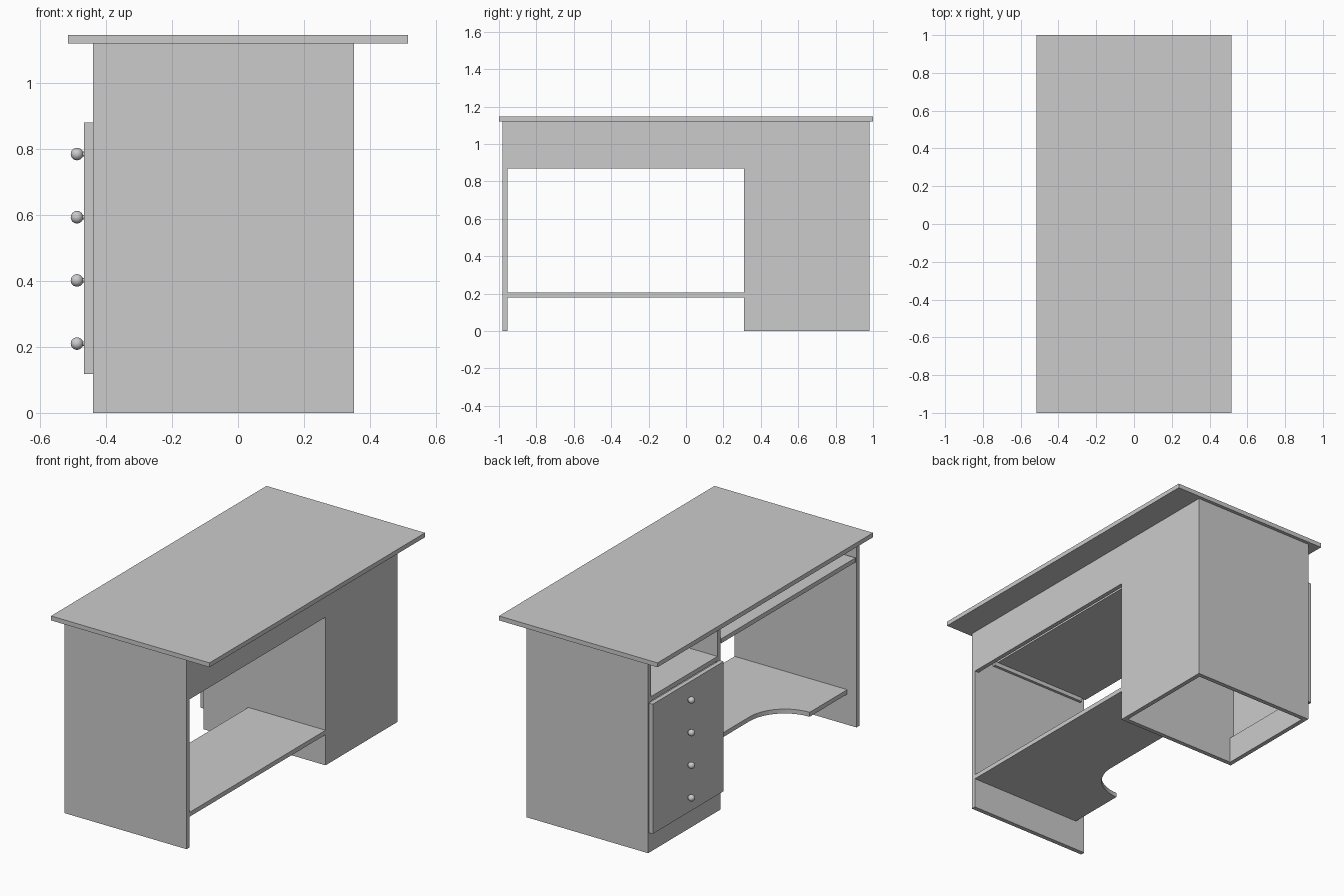
import bpy, bmesh, math

cube = bpy.data.objects.get("Cube")
if cube:
    bpy.data.objects.remove(cube, do_unlink=True)

grey = bpy.data.materials.new("plain grey")
GREY = (0.6, 0.6, 0.6, 1)
grey.use_nodes = True
grey.diffuse_color = GREY
grey.node_tree.nodes["Principled BSDF"].inputs["Base Color"].default_value = GREY


def prism(name, outline, axis, lo, hi):
    """Extrude a flat outline along one axis (0 = x, 2 = z)."""
    bm = bmesh.new()
    place = (lambda a, b: (lo, a, b)) if axis == 0 else (lambda a, b: (a, b, lo))
    face = bm.faces.new([bm.verts.new(place(a, b)) for a, b in outline])
    moved = bmesh.ops.extrude_face_region(bm, geom=[face])["geom"]
    for v in moved:
        if isinstance(v, bmesh.types.BMVert):
            v.co[axis] = hi
    bmesh.ops.recalc_face_normals(bm, faces=bm.faces)
    mesh = bpy.data.meshes.new(name)
    bm.to_mesh(mesh)
    bm.free()
    mesh.materials.append(grey)
    obj = bpy.data.objects.new(name, mesh)
    bpy.context.collection.objects.link(obj)
    return obj


def board(name, x, y, z):
    return prism(name, [(x[0], y[0]), (x[1], y[0]), (x[1], y[1]), (x[0], y[1])], 2, *z)


T = 0.026                        # board thickness
FRONT, BACK = -0.44, 0.352       # depth of the carcass
SIDE = 0.98                      # outer face of the end panels
INNER = 0.31                     # knee side of the drawer cabinet
TOP = 1.12                       # underside of the desktop

# Desktop and upright panels
board("desktop", (-0.515, 0.515), (-1, 1), (TOP, TOP + T))
board("open_end_panel", (FRONT, BACK), (-SIDE, T - SIDE), (0, TOP))
board("cabinet_end_panel", (FRONT, BACK - T), (SIDE - T, SIDE), (0, TOP))
board("cabinet_inner_panel", (FRONT, BACK - T), (INNER, INNER + T), (0, TOP))

# Back panel: shallow over the knee space, full height behind the cabinet
prism("back_panel", [(T - SIDE, 0.87), (INNER, 0.87), (INNER, 0), (SIDE, 0),
                     (SIDE, TOP), (T - SIDE, TOP)], 0, BACK - T, BACK)

# Drawer cabinet
board("cabinet_shelf", (FRONT, BACK - T), (INNER + T, SIDE - T), (0.884, 0.91))
board("cabinet_plinth", (FRONT, FRONT + T), (INNER + T, SIDE - T), (0, 0.155))
board("drawer_front", (FRONT - T, FRONT), (INNER + 0.006, SIDE - 0.006), (0.118, 0.88))

# Round drawer knobs with short stems
for i in range(4):
    z = 0.21 + i * 0.1915
    bpy.ops.mesh.primitive_uv_sphere_add(segments=24, ring_count=12, radius=0.019,
                                         location=(-0.488, 0.646, z))
    knob = bpy.context.object
    knob.name = f"drawer_knob_{i + 1}"
    bpy.ops.object.shade_smooth_by_angle()
    knob.data.materials.append(grey)
    bpy.ops.mesh.primitive_cylinder_add(vertices=16, radius=0.007, depth=0.012,
                                        location=(-0.469, 0.646, z),
                                        rotation=(0, math.pi / 2, 0))
    stem = bpy.context.object
    stem.name = f"knob_stem_{i + 1}"
    bpy.ops.object.shade_smooth_by_angle()
    stem.data.materials.append(grey)

# Low shelf with a quarter-round cut-out at the knee side
R, CX, CY = 0.23, -0.38, -0.375
curve = [(CX + R * math.cos(a), CY - R * math.sin(a))
         for a in (i * math.pi / 32 for i in range(17))]
prism("low_shelf", [(BACK, T - SIDE), (BACK, INNER), (CX + R, INNER)] + curve
      + [(CX, T - SIDE)], 2, 0.18, 0.206)

# Keyboard tray on two runners
board("keyboard_tray", (FRONT, 0.2), (-0.945, INNER - 0.009), (0.974, 1.0))
for name, y in (("open_end", T - SIDE), ("cabinet", INNER - 0.016)):
    board(f"tray_runner_{name}", (FRONT + 0.03, 0.22), (y, y + 0.016), (0.95, 0.974))
